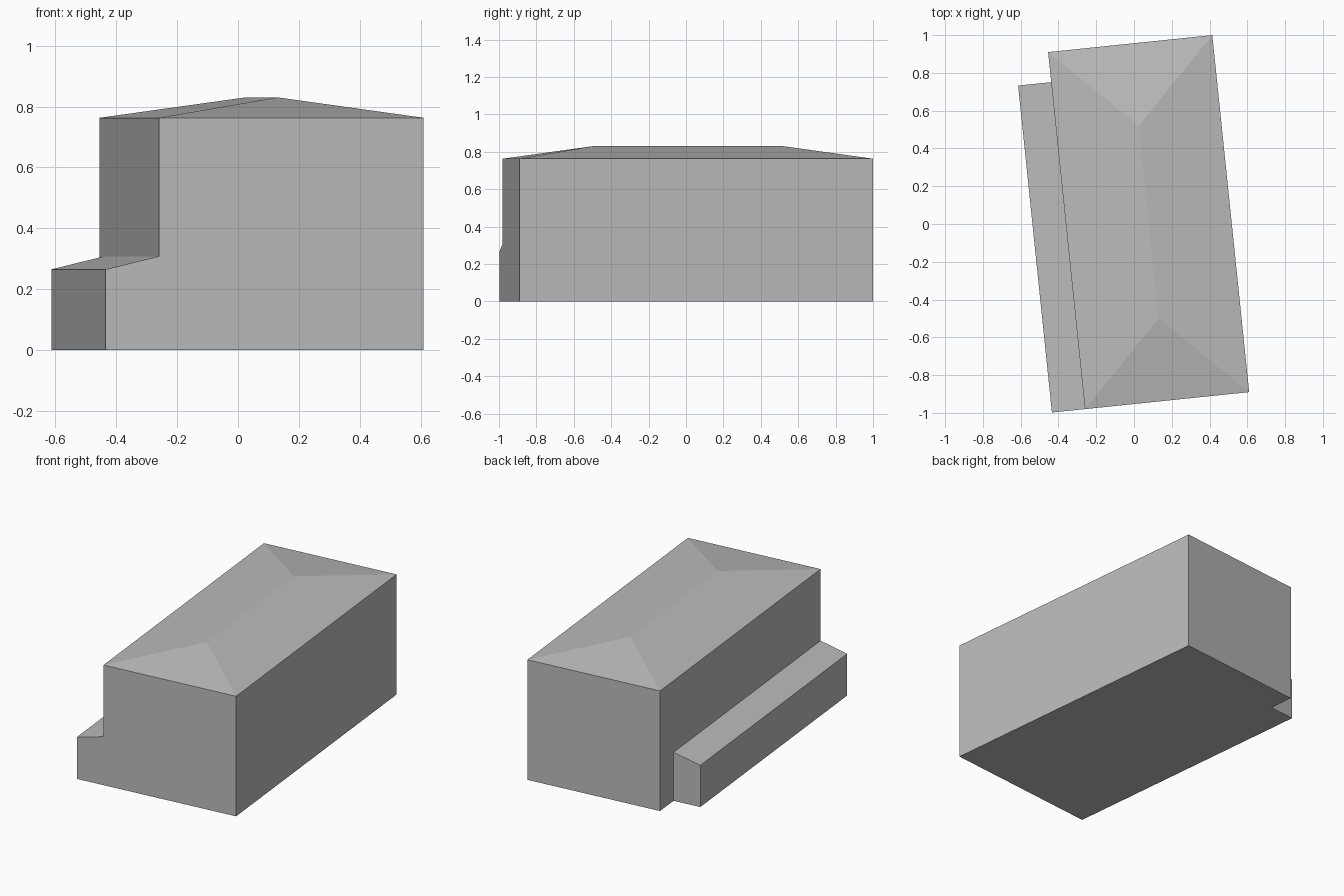
import bpy
import math

cube = bpy.data.objects.get("Cube")
if cube:
    bpy.data.objects.remove(cube, do_unlink=True)

# Main block and lean-to dimensions, in the building's own turned frame
HALF_W, HALF_L = 0.437, 0.95
EAVES, RIDGE = 0.763, 0.83
OUT_X, END_Y = -0.613, 0.79
LOW, HIGH = 0.265, 0.308
RIDGE_Y = HALF_L - HALF_W

grey = bpy.data.materials.new("plain grey")
grey.use_nodes = True
colour = (0.5, 0.5, 0.5, 1)
grey.diffuse_color = colour
grey.node_tree.nodes["Principled BSDF"].inputs["Base Color"].default_value = colour


def shell(name, faces):
    """Flat-faced object from polygons given as corner points, sharing corners."""
    points = list(dict.fromkeys(p for face in faces for p in face))
    mesh = bpy.data.meshes.new(name)
    mesh.from_pydata(points, [], [[points.index(p) for p in face] for face in faces])
    mesh.materials.append(grey)
    obj = bpy.data.objects.new(name, mesh)
    bpy.context.collection.objects.link(obj)
    obj.location = (0.0775, 0.01, 0)
    obj.rotation_euler.z = math.radians(5.9)
    return obj


# Footprint running anticlockwise, with the notch behind the lean-to
left_front, left_back = (HALF_W, -HALF_L), (HALF_W, HALF_L)
right_back, right_front = (-HALF_W, HALF_L), (-HALF_W, -HALF_L)
notch = (-HALF_W, END_Y)
out_back, out_front = (OUT_X, END_Y), (OUT_X, -HALF_L)
footprint = [left_front, left_back, right_back, notch, out_back, out_front]


def at(corner, z):
    return (*corner, z)


# Walls and floor
shell("walls", [
    [at(c, 0) for c in reversed(footprint)],
    [at(left_front, 0), at(left_back, 0), at(left_back, EAVES), at(left_front, EAVES)],
    [at(left_back, 0), at(right_back, 0), at(right_back, EAVES), at(left_back, EAVES)],
    [at(right_back, 0), at(notch, 0), at(notch, HIGH), at(right_front, HIGH),
     at(right_front, EAVES), at(right_back, EAVES)],
    [at(notch, 0), at(out_back, 0), at(out_back, LOW), at(notch, HIGH)],
    [at(out_back, 0), at(out_front, 0), at(out_front, LOW), at(out_back, LOW)],
    [at(out_front, 0), at(left_front, 0), at(left_front, EAVES),
     at(right_front, EAVES), at(right_front, HIGH), at(out_front, LOW)],
])

# Hipped main roof
ridge_front, ridge_back = (0, -RIDGE_Y, RIDGE), (0, RIDGE_Y, RIDGE)
lf, lb, rb, rf = (at(c, EAVES) for c in (left_front, left_back, right_back, right_front))
shell("hip_roof", [
    [lf, lb, ridge_back, ridge_front],
    [lb, rb, ridge_back],
    [rb, rf, ridge_front, ridge_back],
    [rf, lf, ridge_front],
])

# Sloping lean-to roof
shell("lean_to_roof", [
    [at(out_front, LOW), at(right_front, HIGH), at(notch, HIGH), at(out_back, LOW)],
])
